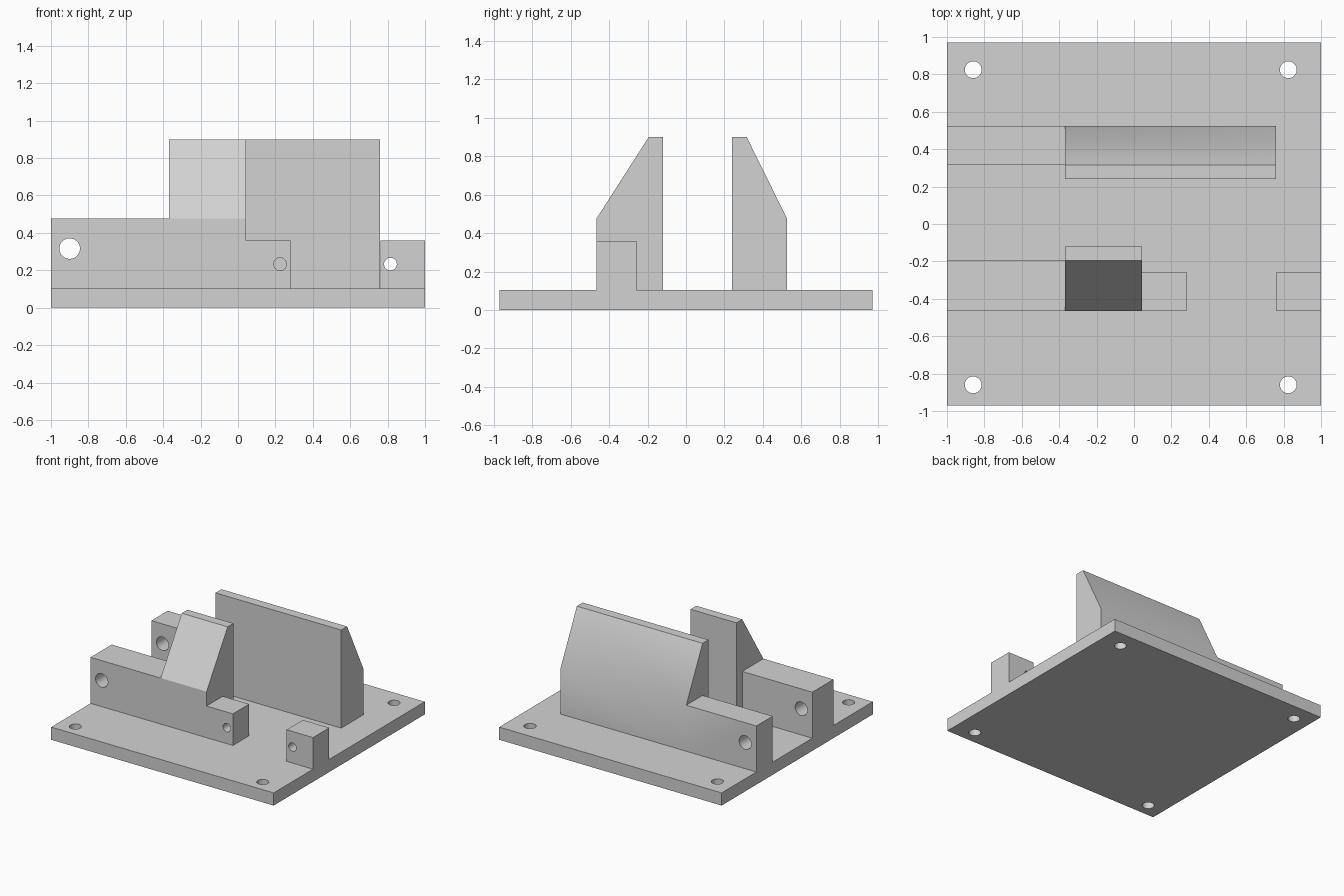
import bpy, bmesh
from math import radians
from mathutils import Matrix

old = bpy.data.objects.get("Cube")
if old:
    bpy.data.objects.remove(old, do_unlink=True)

grey = bpy.data.materials.new("plain grey")
grey.use_nodes = True
colour = (0.65, 0.65, 0.65, 1)
grey.diffuse_color = colour
grey.node_tree.nodes["Principled BSDF"].inputs["Base Color"].default_value = colour

BASE_TOP = 0.103
SUNK = BASE_TOP - 0.03      # jaws are rooted slightly inside the plate
RAIL_TOP, STOP_TOP, JAW_TOP = 0.477, 0.36, 0.9


def finish(name, bm):
    bmesh.ops.recalc_face_normals(bm, faces=bm.faces)
    mesh = bpy.data.meshes.new(name)
    bm.to_mesh(mesh)
    bm.free()
    mesh.materials.append(grey)
    obj = bpy.data.objects.new(name, mesh)
    bpy.context.collection.objects.link(obj)
    return obj


def prism(name, profile, x0, x1):
    """Extrude a (y, z) profile along x."""
    bm = bmesh.new()
    face = bm.faces.new([bm.verts.new((x0, y, z)) for y, z in profile])
    new = bmesh.ops.extrude_face_region(bm, geom=[face])["geom"]
    bmesh.ops.translate(bm, vec=(x1 - x0, 0, 0),
                        verts=[v for v in new if isinstance(v, bmesh.types.BMVert)])
    return finish(name, bm)


def block(name, x0, x1, y0, y1, z0, z1):
    return prism(name, [(y0, z0), (y1, z0), (y1, z1), (y0, z1)], x0, x1)


def drill(x, y, z, radius, axis):
    """Cylinder cutter along the y or z axis."""
    bm = bmesh.new()
    turn = Matrix.Rotation(radians(90), 4, "X") if axis == "y" else Matrix()
    bmesh.ops.create_cone(bm, cap_ends=True, segments=48, radius1=radius, radius2=radius,
                          depth=1, matrix=Matrix.Translation((x, y, z)) @ turn)
    obj = finish("drill_cutter", bm)
    obj.hide_render = True
    return obj


def combine(obj, others, operation):
    for other in others:
        mod = obj.modifiers.new("boolean", "BOOLEAN")
        mod.operation, mod.solver, mod.object = operation, "EXACT", other
        bpy.context.view_layer.objects.active = obj
        bpy.ops.object.modifier_apply(modifier=mod.name)
        bpy.data.objects.remove(other, do_unlink=True)


# Base plate with four corner holes
base = block("base_plate", -1, 1, -0.97, 0.97, 0, BASE_TOP)
combine(base, [drill(x, y, 0, 0.045, "z") for x in (-0.86, 0.825) for y in (-0.86, 0.825)],
        "DIFFERENCE")

# Rear jaw: long sloped wall and a low rail
rear = prism("rear_jaw", [(0.24, SUNK), (0.525, SUNK), (0.525, RAIL_TOP),
                          (0.316, JAW_TOP), (0.24, JAW_TOP)], -0.37, 0.76)
combine(rear, [block("rear_rail", -1, -0.37, 0.316, 0.525, SUNK, RAIL_TOP)], "UNION")
combine(rear, [drill(-0.9, 0.42, 0.316, 0.055, "y")], "DIFFERENCE")

# Front jaw: short sloped wall, low rail and pin lug
front = prism("front_jaw", [(-0.465, SUNK), (-0.12, SUNK), (-0.12, JAW_TOP),
                            (-0.194, JAW_TOP), (-0.465, RAIL_TOP)], -0.37, 0.043)
combine(front, [block("front_rail", -1, -0.37, -0.465, -0.194, SUNK, RAIL_TOP),
                block("pin_lug", 0.043, 0.28, -0.465, -0.257, SUNK, STOP_TOP)], "UNION")
combine(front, [drill(-0.9, -0.35, 0.316, 0.055, "y"),
                drill(0.225, -0.35, 0.233, 0.034, "y")], "DIFFERENCE")

# Separate drilled stop block at the edge
stop = block("stop_block", 0.763, 1, -0.465, -0.257, SUNK, STOP_TOP)
combine(stop, [drill(0.815, -0.35, 0.233, 0.034, "y")], "DIFFERENCE")

# Smooth shading with crisp edges
bpy.ops.object.select_all(action="DESELECT")
for obj in (base, rear, front, stop):
    obj.select_set(True)
bpy.context.view_layer.objects.active = base
bpy.ops.object.shade_smooth_by_angle(angle=radians(30))
